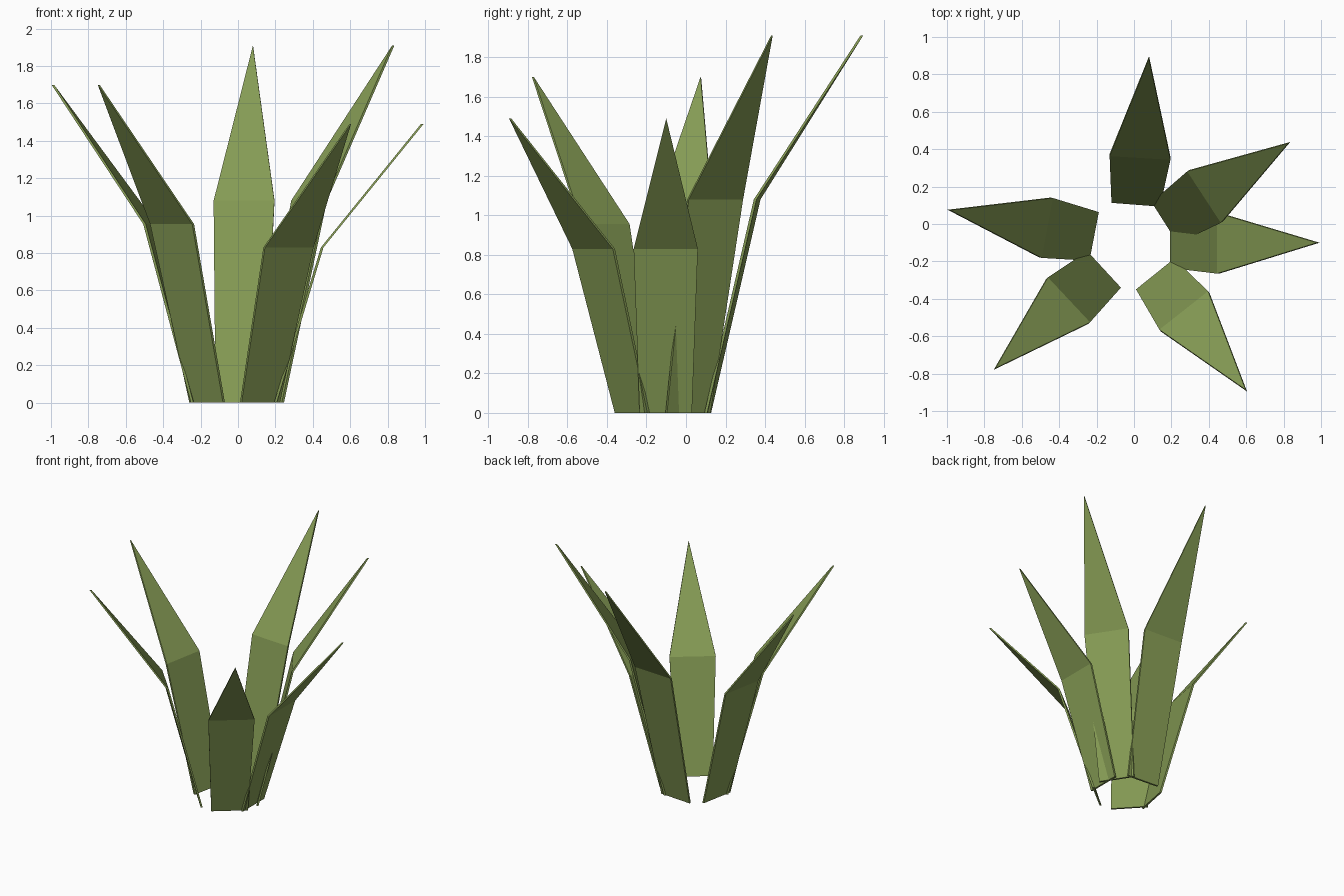
import bpy
import bmesh
from mathutils import Vector

cube = bpy.data.objects.get("Cube")
if cube:
    bpy.data.objects.remove(cube, do_unlink=True)

# One leaf green for the whole plant
green = bpy.data.materials.new("leaf_green")
green.use_nodes = True
colour = (0.235, 0.328, 0.089, 1.0)
green.diffuse_color = colour
green.node_tree.nodes["Principled BSDF"].inputs["Base Color"].default_value = colour

THICKNESS = 0.014


def make_leaf(name, base, fold, fold_z, tip):
    """Folded blade: a widening lower panel and a pointed upper panel."""
    outline = [Vector((*p, 0)) for p in base]
    outline += [Vector((*p, fold_z)) for p in fold]
    outline.append(Vector(tip))
    # Thickness runs level, square to the fold, so the foot stays on the ground
    across = outline[3] - outline[2]
    half = Vector((-across.y, across.x, 0)).normalized() * THICKNESS / 2

    bm = bmesh.new()
    sides = []
    for sign in (-1, 1):
        v = [bm.verts.new(p + half * sign) for p in outline]
        bm.faces.new((v[0], v[1], v[3], v[2]))
        bm.faces.new((v[2], v[3], v[4]))
        sides.append(v)
    # Rim joining the inner and outer skins
    rim = (0, 1, 3, 4, 2)
    for i, a in enumerate(rim):
        b = rim[(i + 1) % len(rim)]
        bm.faces.new((sides[0][a], sides[0][b], sides[1][b], sides[1][a]))
    bmesh.ops.recalc_face_normals(bm, faces=bm.faces[:])

    mesh = bpy.data.meshes.new(name)
    bm.to_mesh(mesh)
    bm.free()
    mesh.materials.append(green)
    bpy.context.collection.objects.link(bpy.data.objects.new(name, mesh))


# Tall pair at the back
make_leaf("leaf_back", [(-0.12, 0.12), (0.14, 0.10)],
          [(-0.13, 0.37), (0.195, 0.35)], 1.08, (0.08, 0.89, 1.91))
make_leaf("leaf_back_left", [(0.10, 0.12), (0.24, -0.10)],
          [(0.29, 0.285), (0.47, 0.01)], 1.08, (0.83, 0.435, 1.91))

# Short pair on the left
make_leaf("leaf_left", [(0.20, 0.03), (0.20, -0.235)],
          [(0.45, 0.06), (0.45, -0.265)], 0.83, (0.985, -0.10, 1.49))
make_leaf("leaf_front_left", [(0.22, -0.19), (0.015, -0.355)],
          [(0.40, -0.365), (0.14, -0.57)], 0.83, (0.60, -0.89, 1.49))

# Middle pair on the right
make_leaf("leaf_front_right", [(-0.075, -0.345), (-0.255, -0.15)],
          [(-0.24, -0.53), (-0.465, -0.29)], 0.955, (-0.745, -0.775, 1.70))
make_leaf("leaf_right", [(-0.245, -0.195), (-0.195, 0.065)],
          [(-0.50, -0.18), (-0.44, 0.14)], 0.955, (-0.99, 0.075, 1.70))
